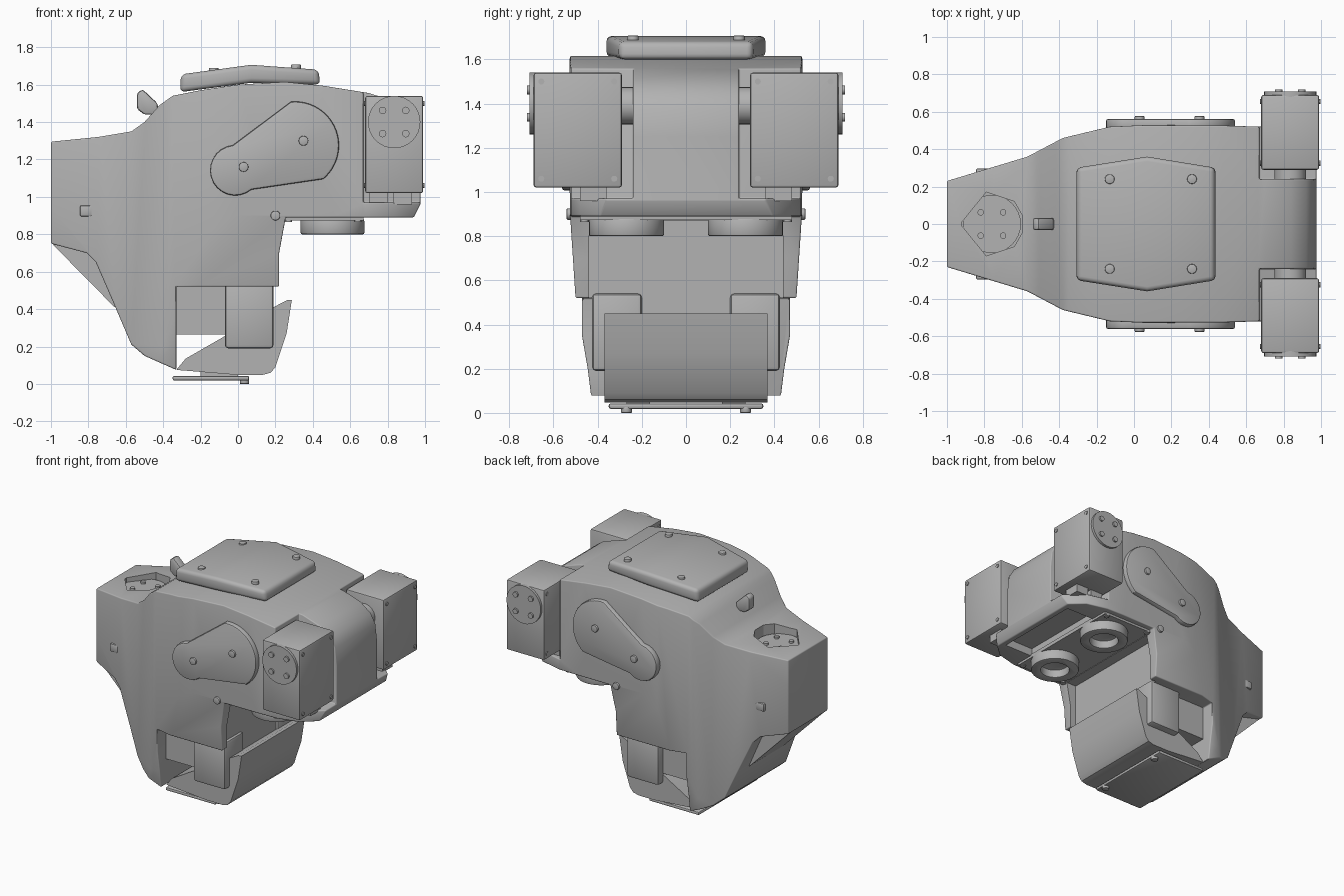
import bpy, bmesh, math
from mathutils import Vector

if "Cube" in bpy.data.objects:
    bpy.data.objects.remove(bpy.data.objects["Cube"])

grey = bpy.data.materials.new("plain grey")
grey.use_nodes = True
grey.diffuse_color = (0.45, 0.45, 0.45, 1)
grey.node_tree.nodes["Principled BSDF"].inputs["Base Color"].default_value = (0.45, 0.45, 0.45, 1)


def finish(ob, bevel=0, segments=2):
    """Bevel, bake the modifiers and smooth the shading."""
    bpy.ops.object.select_all(action='DESELECT')
    bpy.context.view_layer.objects.active = ob
    ob.select_set(True)
    if bevel:
        m = ob.modifiers.new("bevel", 'BEVEL')
        m.width, m.segments = bevel, segments
        m.limit_method, m.angle_limit = 'ANGLE', math.radians(35)
    for m in list(ob.modifiers):
        bpy.ops.object.modifier_apply(modifier=m.name)
    bpy.ops.object.shade_smooth_by_angle(angle=math.radians(32))
    return ob


def prism(name, pts, lo, hi, axis='y'):
    """Extrude an outline along an axis; points are the other two axes in order."""
    place = {'x': lambda a, b, d: (d, a, b),
             'y': lambda a, b, d: (a, d, b),
             'z': lambda a, b, d: (a, b, d)}[axis]
    bm = bmesh.new()
    low, high = [[bm.verts.new(place(a, b, d)) for a, b in pts] for d in (lo, hi)]
    bm.faces.new(low)
    bm.faces.new(high)
    for i in range(len(pts)):
        j = (i + 1) % len(pts)
        bm.faces.new((low[i], low[j], high[j], high[i]))
    bmesh.ops.recalc_face_normals(bm, faces=bm.faces)
    me = bpy.data.meshes.new(name)
    bm.to_mesh(me)
    bm.free()
    me.materials.append(grey)
    ob = bpy.data.objects.new(name, me)
    bpy.context.collection.objects.link(ob)
    return ob


def box(name, x, y, z):
    return prism(name, [(x[0], z[0]), (x[1], z[0]), (x[1], z[1]), (x[0], z[1])], y[0], y[1])


def circle(a, b, r, n=24, start=0, end=360):
    step = math.radians(end - start) / (n if end - start == 360 else n - 1)
    return [(a + r * math.cos(math.radians(start) + i * step),
             b + r * math.sin(math.radians(start) + i * step)) for i in range(n)]


def disc(name, a, b, r, lo, hi, axis, n=24, bevel=0):
    return finish(prism(name, circle(a, b, r, n), lo, hi, axis), bevel)


def boolean(ob, other, operation='DIFFERENCE'):
    m = ob.modifiers.new("cut", 'BOOLEAN')
    m.object, m.operation, m.solver = other, operation, 'EXACT'
    bpy.context.view_layer.objects.active = ob
    bpy.ops.object.modifier_apply(modifier=m.name)
    bpy.data.objects.remove(other)


def mirrored(half):
    return half + [(a, -b) for a, b in reversed(half)]


# Main shell: side outline trimmed by the plan outline and the end section
side = [(-1, .75), (-1, 1.295), (-.75, 1.32), (-.57, 1.35), (-.5, 1.4), (-.42, 1.49), (-.35, 1.54),
        (-.2, 1.57), (0, 1.6), (.25, 1.615), (.45, 1.595), (.7, 1.555), (.84, 1.51), (.92, 1.45),
        (.96, 1.38), (.975, 1.25), (.975, .96), (.94, .89), (.255, .89), (.22, .7), (.22, .52),
        (-.33, .52), (-.33, .075), (-.5, .15), (-.57, .21), (-.66, .42), (-.76, .65), (-.81, .7)]
plan = [(-1, .23), (-.57, .36), (-.38, .46), (-.13, .52), (.2, .535), (.68, .52), (.84, .48), (.976, .36)]
section = [(.42, 0), (.445, .2), (.5, .52), (.525, .9), (.53, 1.3), (.525, 1.7)]
shell = prism("main_shell", side, -.7, .7)
boolean(shell, prism("plan_trim", mirrored(plan), -.1, 2, 'z'), 'INTERSECT')
ring = section + [(-a, b) for a, b in reversed(section)]
boolean(shell, prism("section_trim", ring, -1.2, 1.2, 'x'), 'INTERSECT')
for s in (-1, 1):
    boolean(shell, box("actuator_notch", (.67, 1.1), sorted((s * .24, s * .8)), (.97, 1.8)))
finish(shell, .028, 3)
boolean(shell, box("throat_recess", (.17, .4), (-.44, .44), (.4, .87)))
boolean(shell, box("rear_underside_recess", (.66, .9), (-.34, .34), (.8, .95)))

# Recessed round hub on the nose, with its cut opening
opening = mirrored([(-.92, 0.01), (-.79, .17), (-.64, .12), (-.6, .05)])
boolean(shell, prism("nose_opening", opening, 1.25, 1.5, 'z'))
finish(shell)
disc("nose_hub", -.76, 0, .155, 1.24, 1.27, 'z', 32)
for x in (-.82, -.7):
    for y in (-.062, .062):
        disc("nose_hub_bolt", x, y, .017, 1.26, 1.285, 'z', 12)

# Web under the nose
finish(prism("nose_web", [(-.99, .745), (-.66, .41), (-.6, .5), (-.78, .76)], -.2, .2))

# Small crest
crest = [(-.54, 1.47), (-.54, 1.555), (-.51, 1.575), (-.43, 1.5), (-.425, 1.44), (-.5, 1.44)]
finish(prism("crest", crest, -.032, .032), .012)

# Top armour plate, cut to a six-sided plan
top = prism("top_plate", [(-.31, 1.56), (-.305, 1.655), (.07, 1.706), (.43, 1.68), (.44, 1.6), (.07, 1.61)], -.5, .5)
boolean(top, prism("top_trim", mirrored([(-.31, .3), (.07, .36), (.44, .3)]), 1, 2, 'z'), 'INTERSECT')
finish(top, .025, 3)
for y in (-.24, .24):
    for x, z in ((-.13, 1.69), (.31, 1.708)):
        disc("top_plate_bolt", x, y, .026, z - .04, z, 'z', 16, .005)

# Teardrop side covers with bolts
direction = Vector((.31, .13))
tilt = math.degrees(math.atan2(direction.y, direction.x))
spread = math.degrees(math.acos((.235 - .135) / direction.length))
teardrop = (circle(.305, 1.275, .235, 24, tilt - spread, tilt + spread)
            + circle(-.015, 1.142, .135, 16, tilt + spread, tilt + 360 - spread))
for s in (-1, 1):
    def out(a, b):
        return sorted((s * a, s * b))
    finish(prism("side_cover", teardrop, *out(.5, .562)), .012)
    for x, z in ((.03, 1.16), (.35, 1.3)):
        disc("side_cover_bolt", x, z, .026, *out(.55, .577), 'y', 16, .004)
    disc("hinge_bolt", .2, .9, .026, *out(.5, .54), 'y', 16, .004)
    finish(box("nose_side_tab", (-.845, -.775), out(.2, .297), (.895, .955)), .01)

    # Shoulder actuator
    finish(box("actuator", (.68, .99), out(.29, .69), (1.02, 1.54)), .012)
    disc("actuator_horn", .835, 1.4, .14, *out(.68, .708), 'y', 32)
    disc("actuator_pivot", .835, 1.39, .085, *out(.23, .3), 'y')
    for dx in (-.062, .062):
        for dz in (-.062, .062):
            disc("horn_bolt", .835 + dx, 1.4 + dz, .02, *out(.7, .72), 'y', 12)
    for y in (.325, .655):
        for z in (1.06, 1.5):
            disc("actuator_screw", s * y, z, .014, .675, .996, 'x', 10)
    for x in (.7, .83):
        finish(box("actuator_connector", (x, x + .1), out(.36, .48), (.96, 1.03)))

    # Eye-like sensor ring under the deck
    rim = prism("sensor_ring", circle(.505, s * .27, .17, 32), .8, .88, 'z')
    boolean(rim, prism("ring_hole", circle(.505, s * .27, .1, 32), .7, .86, 'z'))
    finish(rim, .008)
    for x in (.27, .64):
        disc("deck_bolt", x, s * .46, .02, .865, .885, 'z', 12)

    # Jaw actuator
    finish(box("jaw_actuator", (-.07, .19), out(.2, .425), (.19, .54)), .018)

# Sensor deck under the body
finish(box("sensor_deck", (.225, .67), (-.48, .48), (.873, .9)))

# Core behind the jaw opening
finish(box("jaw_core", (-.4, -.04), (-.37, .37), (.265, .56)))
finish(box("throat_wall", (0, .17), (-.41, .41), (.2, .56)))

# Jaw scoop and its lower plate
jaw = [(-.33, .075), (0, .048), (.13, .048), (.175, .06), (.2, .09), (.26, .27), (.288, .45),
       (.26, .447), (.19, .41), (-.08, .25), (-.28, .135)]
finish(prism("jaw", jaw, -.37, .37))
finish(box("jaw_plate", (-.35, .06), (-.35, .35), (.018, .043)), .01)
for y in (-.27, .27):
    disc("jaw_plate_bolt", .035, y, .025, 0, .03, 'z', 16, .004)
    finish(box("jaw_plate_mount", (-.2, 0), sorted((y, y * .6)), (.035, .07)))
